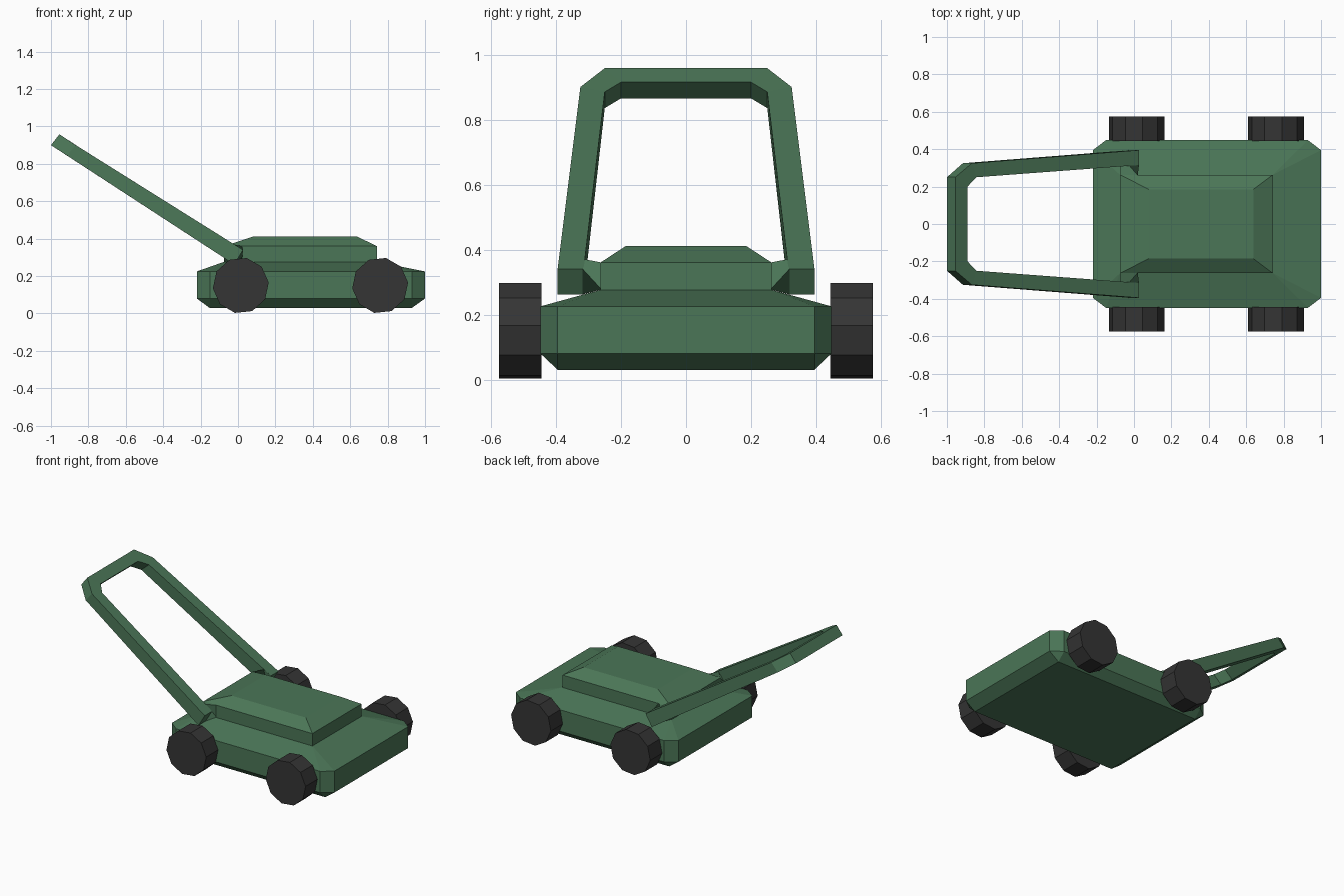
import bpy, bmesh
from math import cos, sin, radians

if "Cube" in bpy.data.objects:
    bpy.data.objects.remove(bpy.data.objects["Cube"])


def material(name, color):
    m = bpy.data.materials.new(name)
    m.diffuse_color = (*color, 1)
    m.use_nodes = True
    m.node_tree.nodes["Principled BSDF"].inputs["Base Color"].default_value = m.diffuse_color
    return m


green = material("green_paint", (0.07, 0.18, 0.095))
rubber = material("dark_rubber", (0.035, 0.035, 0.035))


def loft(name, rings, mat):
    """Bridge equal-length rings of points, cap both ends."""
    bm = bmesh.new()
    loops = [[bm.verts.new(p) for p in ring] for ring in rings]
    n = len(loops[0])
    for a, b in zip(loops, loops[1:]):
        for i in range(n):
            j = (i + 1) % n
            bm.faces.new((a[i], a[j], b[j], b[i]))
    bm.faces.new(loops[0])
    bm.faces.new(loops[-1])
    bmesh.ops.remove_doubles(bm, verts=bm.verts[:], dist=1e-4)
    bmesh.ops.recalc_face_normals(bm, faces=bm.faces[:])
    me = bpy.data.meshes.new(name)
    bm.to_mesh(me)
    bm.free()
    ob = bpy.data.objects.new(name, me)
    bpy.context.collection.objects.link(ob)
    me.materials.append(mat)
    return ob


def plan(x0, x1, y, z, cx=0.0, cy=0.0):
    """Rectangle with cut corners; zero cuts collapse to a plain rectangle."""
    return [(x0 + cx, -y, z), (x1 - cx, -y, z), (x1, -y + cy, z), (x1, y - cy, z),
            (x1 - cx, y, z), (x0 + cx, y, z), (x0, y - cy, z), (x0, -y + cy, z)]


# Deck with bevelled sides, sloping shoulders and raised motor cover
loft("deck", [
    plan(-0.152, 0.93, 0.395, 0.03),
    plan(-0.22, 1.0, 0.448, 0.08, 0.07, 0.053),
    plan(-0.22, 1.0, 0.448, 0.225, 0.07, 0.053),
    plan(-0.075, 0.742, 0.263, 0.276),
    plan(-0.075, 0.742, 0.263, 0.36),
    plan(0.08, 0.638, 0.185, 0.411),
], green)

# Handle: square bar sections from foot to crossbar, then mirrored
half = [
    [(0.027, 0.395, 0.34), (-0.02, 0.395, 0.262), (-0.02, 0.315, 0.262), (0.027, 0.315, 0.34)],
    [(-0.867, 0.325, 0.90), (-0.915, 0.325, 0.845), (-0.90, 0.25, 0.835), (-0.843, 0.25, 0.885)],
    [(-0.955, 0.25, 0.958), (-1.0, 0.25, 0.90), (-0.946, 0.20, 0.865), (-0.89, 0.20, 0.915)],
]
other = [[(x, -y, z) for x, y, z in ring] for ring in reversed(half)]
loft("handle", half + other, green)

# Twisted brackets joining the handle feet to the motor cover
for side, s in (("left", 1), ("right", -1)):
    bar_end = [(0.027, s * 0.318, 0.34), (-0.025, s * 0.312, 0.37),
               (-0.075, s * 0.312, 0.30), (-0.02, s * 0.318, 0.262)]
    cover_end = [(0.02, s * 0.26, 0.277), (0.02, s * 0.26, 0.36),
                 (-0.075, s * 0.26, 0.36), (-0.075, s * 0.26, 0.277)]
    loft("handle_bracket_" + side, [bar_end, cover_end], green)

    # Ten-sided wheels
    for end, cx in (("rear", 0.015), ("front", 0.76)):
        angles = [radians(6 + 36 * k) for k in range(10)]
        rings = [[(cx + 0.15 * cos(a), s * y, 0.15 + 0.15 * sin(a)) for a in angles]
                 for y in (0.445, 0.575)]
        loft(f"wheel_{end}_{side}", rings, rubber)
